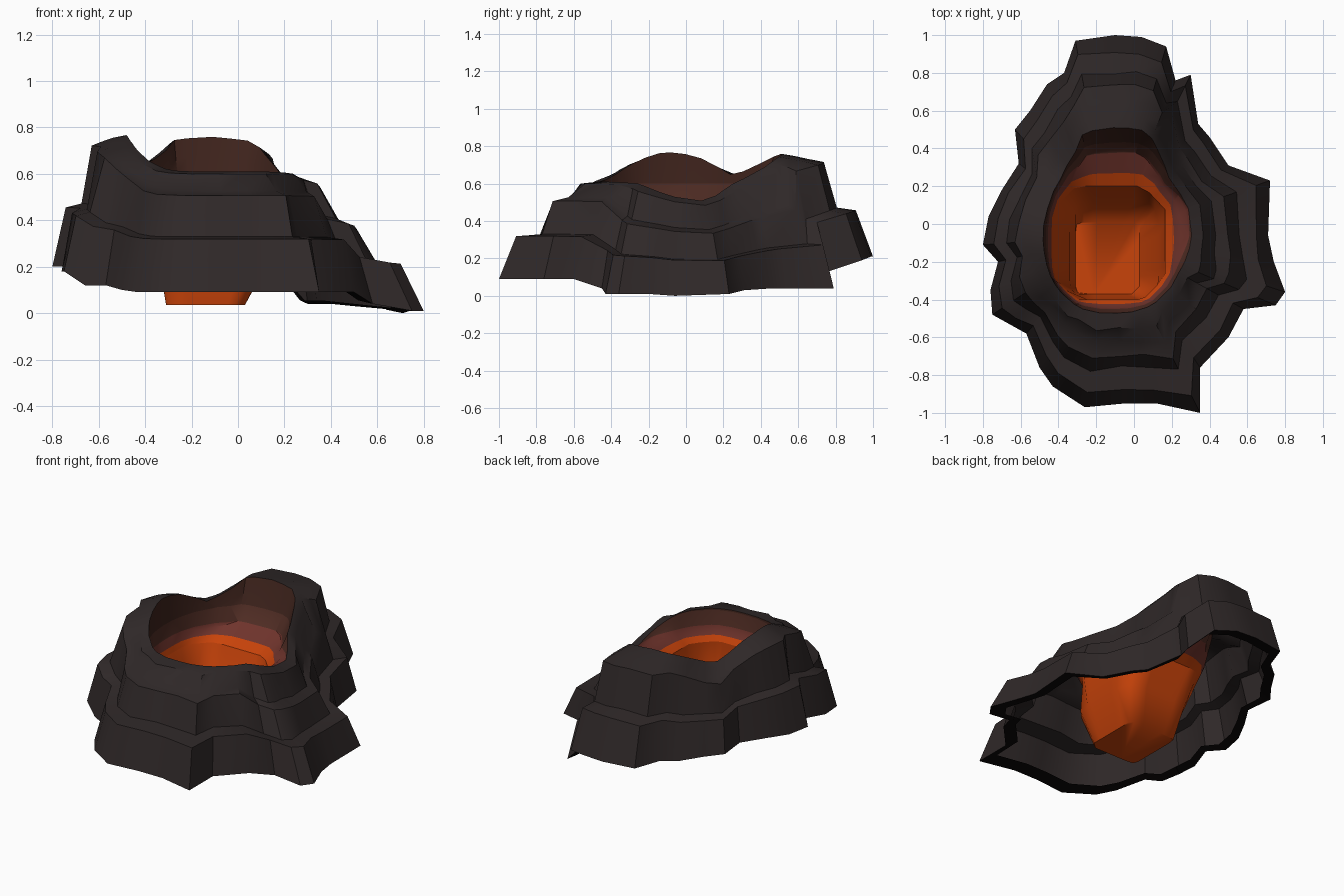
import bpy, bmesh, math, random
from mathutils import Vector

if "Cube" in bpy.data.objects:
    bpy.data.objects.remove(bpy.data.objects["Cube"])

random.seed(4)


def mat(name, rgb):
    m = bpy.data.materials.new(name)
    m.diffuse_color = (*rgb, 1)
    m.use_nodes = True
    m.node_tree.nodes["Principled BSDF"].inputs["Base Color"].default_value = m.diffuse_color
    return m


ROCK = mat("charcoal rock", (.028, .021, .021))
BLACK = mat("black underside", (.003, .002, .002))
WALLS = [mat("lava orange", (.58, .056, .003)),
         mat("scorched red brown", (.16, .034, .025)),
         mat("warm brown", (.078, .025, .017)),
         mat("dark brown", (.046, .016, .011))]
C = Vector((-.12, -.06))

# foot outline of the mountain, counter-clockwise: x, y, height of lower edge
FOOT = [(-.05, -.95, .09), (.12, -.95, .09), (.35, -1.0, .09), (.35, -.76, .09),
        (.50, -.60, .09), (.58, -.45, .04), (.75, -.43, .01), (.80, -.36, .01),
        (.74, -.20, .01), (.71, -.06, 0), (.72, .23, .01), (.50, .31, .03),
        (.40, .46, .04), (.34, .53, .04), (.30, .79, .04), (.22, .76, .13),
        (.17, .94, .19), (.04, .99, .21), (-.10, 1.0, .21), (-.31, .97, .21),
        (-.37, .80, .21), (-.46, .74, .21), (-.55, .60, .21), (-.63, .50, .21),
        (-.61, .32, .21), (-.70, .18, .21), (-.77, .04, .20), (-.80, -.11, .20),
        (-.72, -.20, .20), (-.76, -.35, .18), (-.75, -.48, .18), (-.66, -.53, .12),
        (-.57, -.58, .12), (-.50, -.76, .10), (-.43, -.86, .09), (-.26, -.97, .09)]

# crater rim: x, y, z
RIM = [(-.12, -.47, .61), (.05, -.45, .61), (.16, -.38, .61), (.24, -.25, .60),
       (.30, -.10, .54), (.30, .05, .50), (.25, .15, .53), (.18, .25, .60),
       (.13, .38, .66), (.07, .49, .74), (-.10, .51, .76), (-.27, .48, .75),
       (-.31, .38, .70), (-.38, .25, .64), (-.45, .10, .73), (-.48, -.05, .77),
       (-.47, -.17, .76), (-.43, -.30, .70), (-.35, -.40, .63), (-.25, -.46, .61)]


def polar(p):
    d = Vector(p[:2]) - C
    return math.atan2(d.y, d.x) % math.tau, d.length, p[2]


RP = sorted(polar(p) for p in RIM)
RP = [(RP[-1][0] - math.tau, *RP[-1][1:])] + RP + [(RP[0][0] + math.tau, *RP[0][1:])]


def rim_at(a):
    for p, q in zip(RP, RP[1:]):
        if p[0] <= a <= q[0]:
            f = (a - p[0]) / (q[0] - p[0])
            r = p[1] + f * (q[1] - p[1])
            return Vector((C.x + r * math.cos(a), C.y + r * math.sin(a),
                           p[2] + f * (q[2] - p[2])))


FOOT_V = [Vector(p) for p in FOOT]
ANG = [polar(p)[0] for p in FOOT]
RIM_V = [rim_at(a) for a in ANG]


def loft(rings, cap=False):
    bm = bmesh.new()
    loops = [[bm.verts.new(p) for p in ring] for ring in rings]
    n = len(loops[0])
    for lo, hi in zip(loops, loops[1:]):
        for i in range(n):
            j = (i + 1) % n
            bm.faces.new((lo[i], lo[j], hi[j], hi[i]))
    if cap:
        bm.faces.new(loops[-1])
    return bm


def finish(bm, name, mats, angle):
    me = bpy.data.meshes.new(name)
    bm.to_mesh(me)
    bm.free()
    for m in mats:
        me.materials.append(m)
    ob = bpy.data.objects.new(name, me)
    bpy.context.collection.objects.link(ob)
    bpy.ops.object.select_all(action='DESELECT')
    ob.select_set(True)
    bpy.context.view_layer.objects.active = ob
    bpy.ops.object.shade_smooth_by_angle(angle=math.radians(angle))
    return ob


# black lip under the foot
lip = [Vector((*f.xy.lerp(r.xy, .18), f.z + .015)) for f, r in zip(FOOT_V, RIM_V)]
finish(loft([lip, FOOT_V]), "foot_underside", [BLACK], 35)

# stepped outer slope: inward fraction, height fraction on front / high / low sides
STEPS = [(0, 0, 0, 0), (.17, .44, .45, .36), (.39, .46, .48, .37), (.54, .80, .92, .65),
         (.69, .84, .95, .69), (.84, .98, .98, .95), (1, 1, 1, 1)]
rings = []
for k, (t, front, high, low) in enumerate(STEPS):
    ring = []
    for f, r in zip(FOOT_V, RIM_V):
        up = min(1, max(0, (r.z - .61) / .1))
        down = min(1, max(0, (.09 - f.z) / .05))
        h = front + (high - front) * up
        h += (low - h) * down
        j = random.uniform(-.03, .03) if 0 < k < 6 else 0
        ring.append(Vector((*f.xy.lerp(r.xy, t + j), f.z + (r.z - f.z) * h)))
    rings.append(ring)
finish(loft(rings), "mountain_slope", [ROCK], 38)


# lava basin: squarish rings with clipped corners
def basin_ring(z, cx, cy, hx, hy, corner):
    out = []
    for a in ANG:
        u, v = abs(math.cos(a)) / hx, abs(math.sin(a)) / hy
        r = 1 / max(u, v, (u + v) / corner)
        out.append(Vector((cx + r * math.cos(a), cy + r * math.sin(a), z)))
    return out


top = basin_ring(.42, -.13, -.10, .295, .30, 1.6)

# crater wall falling from the rim to the basin, cut into colour bands by height
rings = []
for t, f, low in [(0, 1, 0), (.12, .75, .49), (.40, .28, .483), (1, 0, 0)]:
    rings.append([Vector((*r.xy.lerp(b.xy, t), max(low, .42 + (r.z - .42) * f)))
                  for r, b in zip(RIM_V, top)])
bm = loft(rings)
LEVELS = [.455, .51, .60]
for z in LEVELS:
    bmesh.ops.bisect_plane(bm, geom=bm.verts[:] + bm.edges[:] + bm.faces[:],
                           plane_co=(0, 0, z), plane_no=(0, 0, 1))
for f in bm.faces:
    f.material_index = sum(f.calc_center_median().z > z for z in LEVELS)
finish(bm, "crater_wall", WALLS, 35)

# lava basin with flat floor
bm = loft([top, basin_ring(.22, -.105, -.14, .235, .26, 1.75),
           basin_ring(.035, -.14, -.18, .17, .19, 1.9)], cap=True)
finish(bm, "lava_basin", [WALLS[0]], 60)
